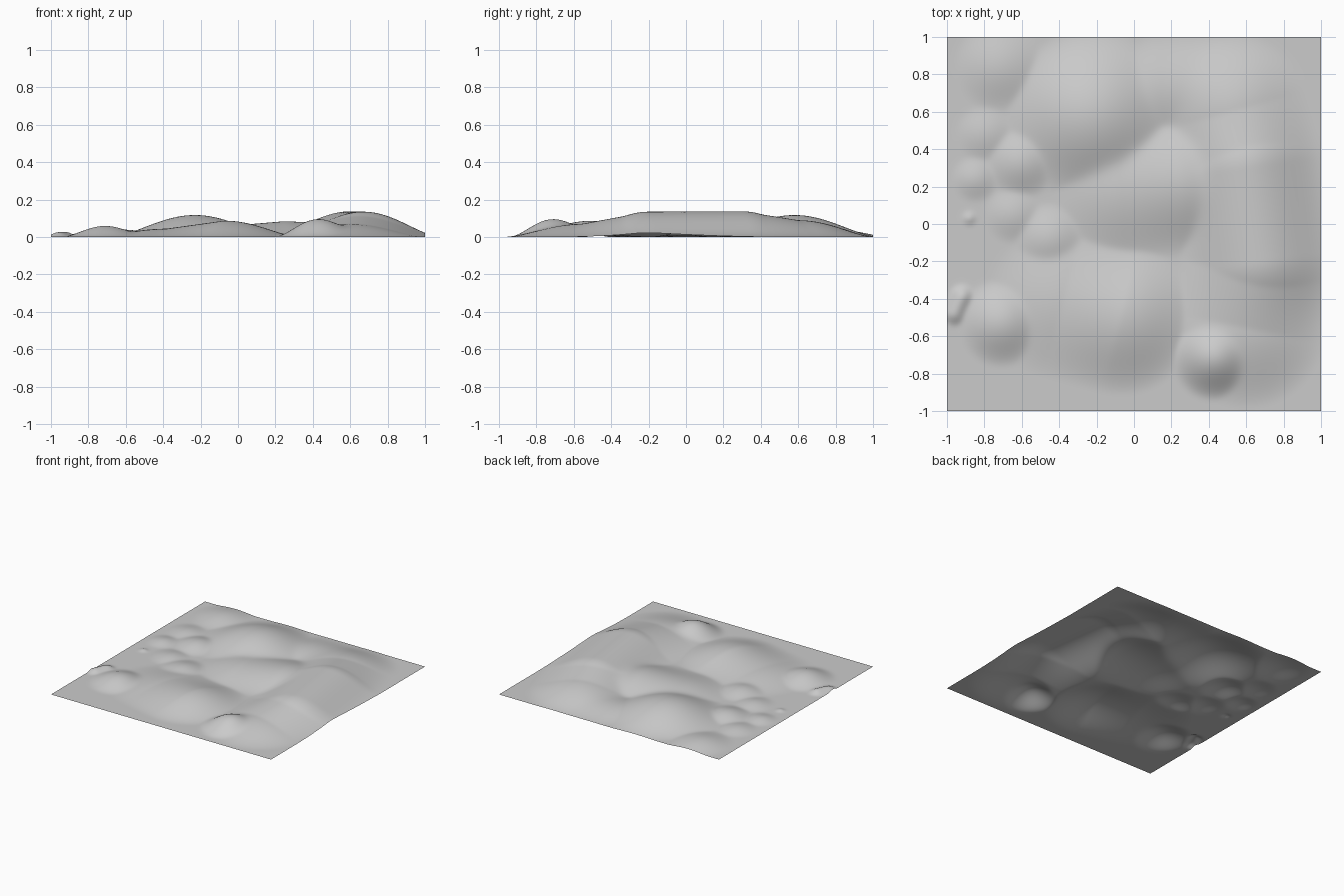
import bpy, bmesh
from mathutils import Vector

cube = bpy.data.objects.get("Cube")
if cube:
    bpy.data.objects.remove(cube, do_unlink=True)

# Each landform: (radius, [(x, y, crest height), ...]) swept along its crest line
RIDGES = [
    (0.43, [(0.60, -0.56, 0.07), (0.67, -0.2, 0.136), (0.6, 0.3, 0.138), (0.52, 0.6, 0.09)]),
    (0.40, [(-0.05, 0.18, 0.06), (0.25, 0.22, 0.085)]),
    (0.42, [(-0.38, -0.42, 0.045), (-0.07, -0.5, 0.088)]),
    (0.30, [(0.15, 0.72, 0.04), (0.4, 0.72, 0.05)]),
]
HILLS = [
    (0.47, [(-0.23, 0.58, 0.118)]),
    (0.24, [(0.43, -0.71, 0.096)]),
    (0.24, [(-0.71, -0.53, 0.06)]),
    (0.25, [(-0.72, 0.84, 0.035)]),
]
MOUNDS = [
    (0.20, [(-0.45, -0.08, 0.035)]),
    (0.20, [(-0.60, 0.33, 0.04)]),
    (0.16, [(-0.65, 0.05, 0.022)]),
    (0.13, [(-0.85, 0.24, 0.02)]),
    (0.16, [(-0.80, 0.48, 0.02)]),
    (0.07, [(-0.96, -0.48, 0.028), (-0.92, -0.39, 0.03)]),
    (0.04, [(-0.88, 0.03, 0.015)]),
]


def stroke_height(p, radius, pts):
    """Rounded falloff around the crest line of one landform."""
    best = 0.0
    for a, b in zip(pts, pts[1:] or pts):
        start, span = Vector(a[:2]), Vector(b[:2]) - Vector(a[:2])
        t = 0.0
        if span.length > 0:
            t = min(1.0, max(0.0, (p - start).dot(span) / span.length_squared))
        d = (p - start - span * t).length / radius
        if d < 1:
            best = max(best, (a[2] + (b[2] - a[2]) * t) * (1 - d * d) ** 2)
    return best


def ground_height(p):
    """Blend all landforms with a soft maximum."""
    return sum(stroke_height(p, r, pts) ** 4 for r, pts in RIDGES + HILLS + MOUNDS) ** 0.25


# Terrain sheet
bm = bmesh.new()
bmesh.ops.create_grid(bm, x_segments=150, y_segments=150, size=1.0)
for v in bm.verts:
    v.co.z = ground_height(v.co.xy)

# Soften the creases where landforms meet, keeping the border square
inner = [v for v in bm.verts if not v.is_boundary]
for _ in range(3):
    bmesh.ops.smooth_vert(bm, verts=inner, factor=0.5, use_axis_z=True)
for f in bm.faces:
    f.smooth = True
mesh = bpy.data.meshes.new("terrain")
bm.to_mesh(mesh)
bm.free()
terrain = bpy.data.objects.new("terrain", mesh)
bpy.context.collection.objects.link(terrain)

# Plain grey ground colour
mat = bpy.data.materials.new("light grey ground")
mat.use_nodes = True
grey = (0.6, 0.6, 0.6, 1.0)
mat.diffuse_color = grey
mat.node_tree.nodes["Principled BSDF"].inputs["Base Color"].default_value = grey
mesh.materials.append(mat)
